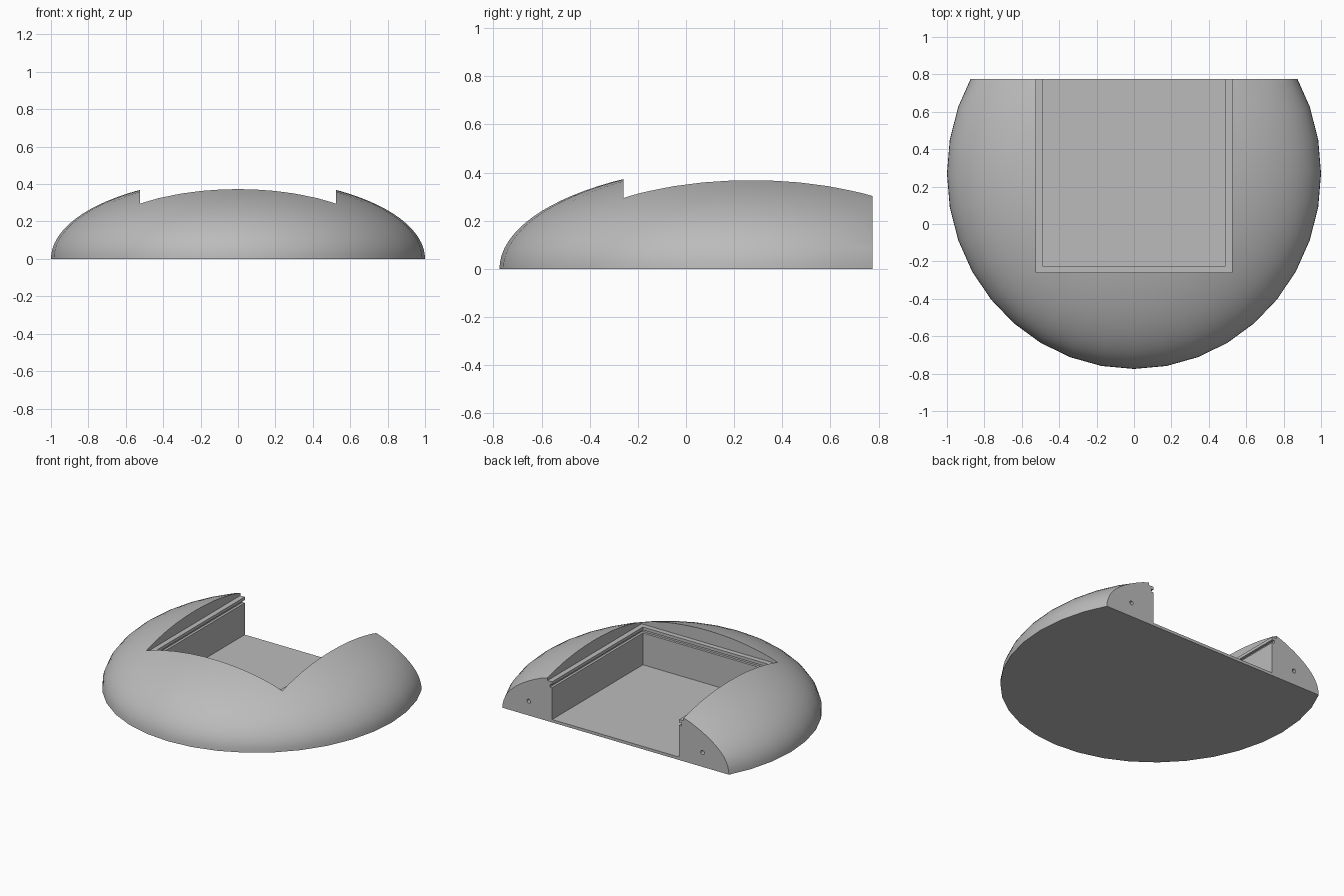
import bpy, bmesh, math
from mathutils import Matrix

cube = bpy.data.objects.get("Cube")
if cube:
    bpy.data.objects.remove(cube, do_unlink=True)

BACK = 0.775        # flat rear plane
CENTRE_Y = 0.27     # middle of the dome
FLOOR = 0.02        # tray thickness

gray = bpy.data.materials.new("light gray plastic")
gray.use_nodes = True
color = (0.5, 0.5, 0.5, 1)
gray.diffuse_color = color
gray.node_tree.nodes["Principled BSDF"].inputs["Base Color"].default_value = color


def make_object(name, bm):
    mesh = bpy.data.meshes.new(name)
    bm.to_mesh(mesh)
    bm.free()
    obj = bpy.data.objects.new(name, mesh)
    bpy.context.collection.objects.link(obj)
    return obj


def box(name, half_width, front, bottom, top):
    """Cutter that runs out through the open rear."""
    bm = bmesh.new()
    bmesh.ops.create_cube(bm, size=1)
    size = (2 * half_width, 1 - front, top - bottom)
    centre = (0, (1 + front) / 2, (bottom + top) / 2)
    bmesh.ops.transform(bm, verts=bm.verts,
                        matrix=Matrix.Translation(centre) @ Matrix.Diagonal((*size, 1)))
    return make_object(name, bm)


def pin_hole(name, x):
    bm = bmesh.new()
    bmesh.ops.create_cone(bm, cap_ends=True, segments=16, radius1=0.014, radius2=0.014, depth=0.2,
                          matrix=Matrix.Translation((x, BACK, 0.1)) @ Matrix.Rotation(math.pi / 2, 4, 'X'))
    return make_object(name, bm)


# Dome: ellipsoid trimmed flat underneath and at the rear
bm = bmesh.new()
bmesh.ops.create_uvsphere(bm, u_segments=36, v_segments=48, radius=1)
bmesh.ops.transform(bm, verts=bm.verts,
                    matrix=Matrix.Translation((0, CENTRE_Y, 0)) @ Matrix.Diagonal((1, 1.045, 0.433, 1)))
for point, normal in (((0, 0, 0), (0, 0, -1)), ((0, BACK, 0), (0, 1, 0))):
    cut = bmesh.ops.bisect_plane(bm, geom=bm.verts[:] + bm.edges[:] + bm.faces[:], dist=1e-5,
                                 plane_co=point, plane_no=normal, clear_outer=True)
    rim = [e for e in cut["geom_cut"] if isinstance(e, bmesh.types.BMEdge)]
    bmesh.ops.holes_fill(bm, edges=rim, sides=0)
bmesh.ops.recalc_face_normals(bm, faces=bm.faces[:])
body = make_object("domed_housing", bm)
body.data.materials.append(gray)

# Tray opening, lid recess, sliding groove and rear pin holes
cutters = [
    box("tray_cutter", 0.49, -0.225, FLOOR, 0.6),
    box("lid_cutter", 0.525, -0.26, 0.283, 0.7),
    box("groove_cutter", 0.507, -0.242, 0.242, 0.262),
    pin_hole("left_pin_cutter", 0.67),
    pin_hole("right_pin_cutter", -0.67),
]
for cutter in cutters:
    cutter.hide_render = True
    mod = body.modifiers.new(cutter.name, 'BOOLEAN')
    mod.operation = 'DIFFERENCE'
    mod.solver = 'EXACT'
    mod.object = cutter

# Bake the cuts, then drop the helpers
bpy.context.view_layer.update()
evaluated = body.evaluated_get(bpy.context.evaluated_depsgraph_get())
carved = bpy.data.meshes.new_from_object(evaluated)
body.modifiers.clear()
body.data = carved
carved.name = "domed_housing"
carved.materials.clear()
carved.materials.append(gray)
for face in carved.polygons:
    face.material_index = 0
for cutter in cutters:
    bpy.data.objects.remove(cutter, do_unlink=True)

bpy.ops.object.select_all(action='DESELECT')
body.select_set(True)
bpy.context.view_layer.objects.active = body
bpy.ops.object.shade_smooth_by_angle(angle=math.radians(30))
